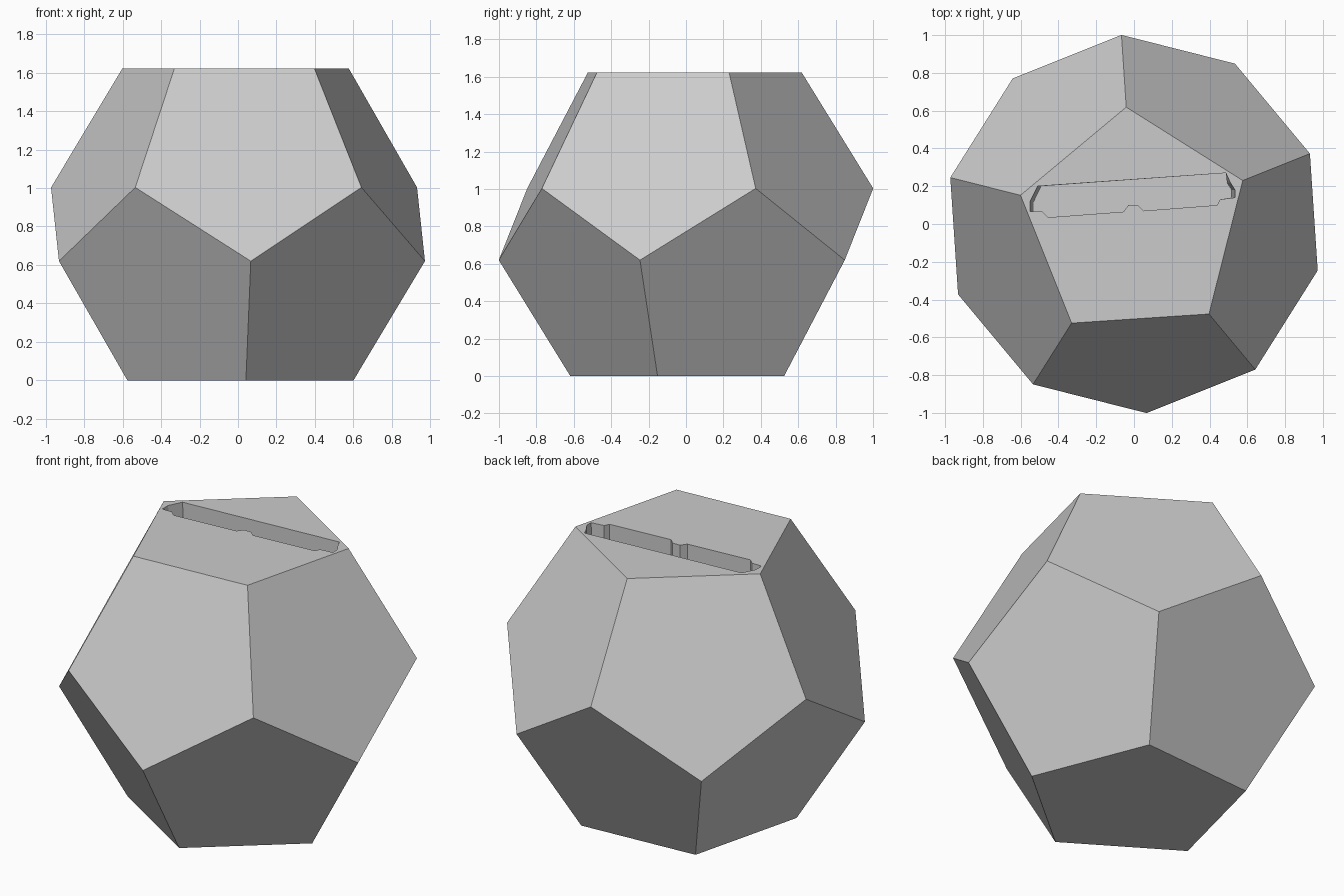
import bpy
import bmesh
from math import cos, sin, radians, sqrt

cube = bpy.data.objects.get("Cube")
if cube:
    bpy.data.objects.remove(cube, do_unlink=True)

PHI = (1 + sqrt(5)) / 2
R = 0.62                 # circumradius of one pentagon
HEIGHT = R * PHI ** 2
TURN = 93.8              # heading of the first top corner

grey = bpy.data.materials.new("plain_grey")
grey.use_nodes = True
colour = (0.6, 0.6, 0.6, 1)
grey.diffuse_color = colour
grey.node_tree.nodes["Principled BSDF"].inputs["Base Color"].default_value = colour


def make_object(name, bm):
    bmesh.ops.recalc_face_normals(bm, faces=bm.faces)
    mesh = bpy.data.meshes.new(name)
    bm.to_mesh(mesh)
    bm.free()
    mesh.materials.append(grey)
    obj = bpy.data.objects.new(name, mesh)
    bpy.context.collection.objects.link(obj)
    return obj


def ring(bm, radius, z, offset):
    angles = [radians(TURN + offset + 72 * i) for i in range(5)]
    return [bm.verts.new((radius * cos(a), radius * sin(a), z)) for a in angles]


# Twelve-sided body from four rings of five corners
bm = bmesh.new()
top = ring(bm, R, HEIGHT, 0)
upper = ring(bm, R * PHI, R * PHI, 0)
lower = ring(bm, R * PHI, R, 36)
bottom = ring(bm, R, 0, 36)
bm.faces.new(top)
bm.faces.new(bottom)
for i in range(5):
    j = (i + 1) % 5
    bm.faces.new((top[i], upper[i], lower[i], upper[j], top[j]))
    bm.faces.new((bottom[i], lower[i], upper[j], lower[j], bottom[j]))
body = make_object("slotted_dodecahedron", bm)

# Slot cutter: notched outline with ends that lean inward
outline = [(-0.51, 0.20), (0.487, 0.27), (0.51, 0.22), (0.535, 0.18),
           (0.535, 0.14), (0.455, 0.13), (0.44, 0.10), (0.05, 0.07),
           (0.02, 0.10), (-0.03, 0.10), (-0.055, 0.065), (-0.455, 0.035),
           (-0.485, 0.065), (-0.55, 0.065), (-0.55, 0.12)]
DEPTH = 0.4
bm = bmesh.new()
mouth = [bm.verts.new((x, y, HEIGHT + 0.01)) for x, y in outline]
floor = [bm.verts.new((x * (0.965 if abs(x) > 0.5 else 1), y, HEIGHT - DEPTH))
         for x, y in outline]
bm.faces.new(mouth)
bm.faces.new(floor)
for i in range(len(outline)):
    j = (i + 1) % len(outline)
    bm.faces.new((mouth[i], mouth[j], floor[j], floor[i]))
cutter = make_object("slot_cutter", bm)
cutter.hide_render = True

# Cut the slot, keep the result and discard the cutter
cut = body.modifiers.new("slot", 'BOOLEAN')
cut.operation = 'DIFFERENCE'
cut.solver = 'EXACT'
cut.object = cutter
graph = bpy.context.evaluated_depsgraph_get()
carved = bpy.data.meshes.new_from_object(body.evaluated_get(graph))
body.modifiers.clear()
body.data = carved
bpy.data.objects.remove(cutter, do_unlink=True)
